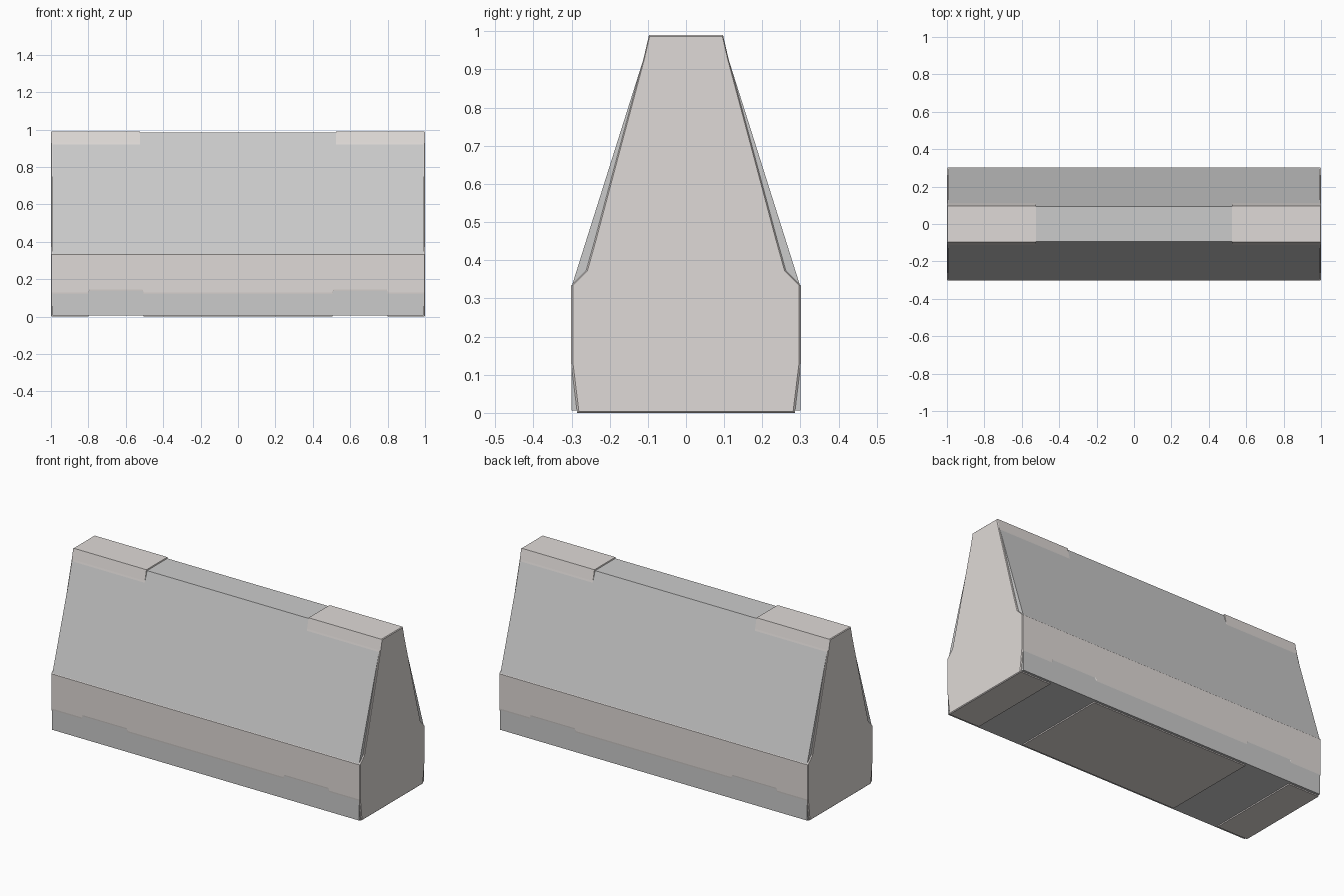
import bpy, bmesh

if "Cube" in bpy.data.objects:
    bpy.data.objects.remove(bpy.data.objects["Cube"])


def loft(name, stations, colour=None):
    """Skin mirrored (y, z) half profiles placed along x."""
    bm = bmesh.new()
    rings = []
    for x, half in stations:
        ring = half + [(-y, z) for y, z in reversed(half)]
        rings.append([bm.verts.new((x, y, z)) for y, z in ring])
    n = len(rings[0])
    for a, b in zip(rings, rings[1:]):
        for i in range(n):
            j = (i + 1) % n
            bm.faces.new((a[i], a[j], b[j], b[i]))
    bm.faces.new(rings[0])
    bm.faces.new(rings[-1])
    bmesh.ops.recalc_face_normals(bm, faces=bm.faces)
    mesh = bpy.data.meshes.new(name)
    bm.to_mesh(mesh)
    bm.free()
    obj = bpy.data.objects.new(name, mesh)
    bpy.context.collection.objects.link(obj)
    if colour:
        mat = bpy.data.materials.new(name + "_colour")
        mat.diffuse_color = colour
        mat.use_nodes = True
        mat.node_tree.nodes["Principled BSDF"].inputs["Base Color"].default_value = mat.diffuse_color
        mesh.materials.append(mat)
    return obj


def core_profile(raised_top, foot):
    bottom = [(0.285, 0.0), (0.301, 0.13)] if foot else [(0.283, 0.02), (0.301, 0.145)]
    waist = [(0.301, 0.333), (0.262, 0.372), (0.24, 0.45)]
    top = [(0.111, 0.93), (0.097, 0.99)] if raised_top else [(0.104, 0.93), (0.085, 0.975)]
    return bottom + waist + top


# Concrete core: raised end caps, three feet and a side band
end = core_profile(True, True)
rim = [(y * 0.985, 0.5 + (z - 0.5) * 0.992) for y, z in end]
half_stations = [
    (0.505, core_profile(False, True)),
    (0.510, core_profile(False, False)),
    (0.520, core_profile(False, False)),
    (0.525, core_profile(True, False)),
    (0.795, core_profile(True, False)),
    (0.800, end),
    (0.996, end),
    (1.000, rim),
]
stations = [(-x, p) for x, p in reversed(half_stations)] + half_stations
loft("concrete_core", stations, (0.74, 0.70, 0.68, 1.0))

# Grey sloped facing around the core
facing = [(0.30, 0.006), (0.30, 0.33), (0.0935, 0.984)]
loft("grey_facing", [(-0.993, facing), (0.993, facing)])
